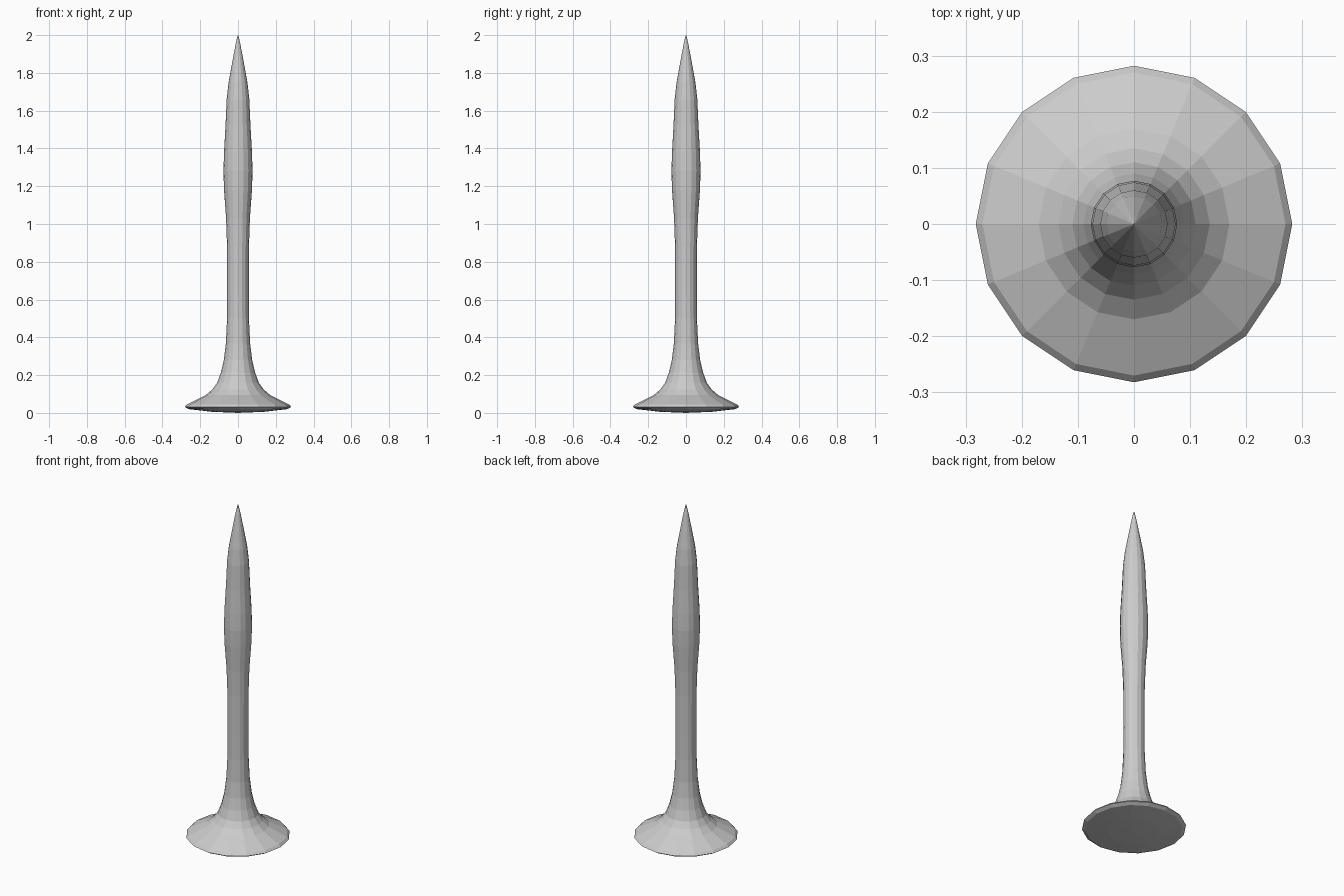
import bpy
import bmesh
import math

if "Cube" in bpy.data.objects:
    bpy.data.objects.remove(bpy.data.objects["Cube"])

SIDES = 16

# Single pale grey finish
grey = bpy.data.materials.new("pale_grey")
grey.diffuse_color = (0.6, 0.6, 0.6, 1.0)
grey.use_nodes = True
grey.node_tree.nodes["Principled BSDF"].inputs["Base Color"].default_value = grey.diffuse_color


def lathe(name, profile):
    """Spin a (radius, height) profile around z; zero radius makes a pole."""
    bm = bmesh.new()
    rings = []
    for r, z in profile:
        count = SIDES if r > 0 else 1
        rings.append([bm.verts.new((r * math.cos(2 * math.pi * i / SIDES),
                                    r * math.sin(2 * math.pi * i / SIDES), z))
                      for i in range(count)])
    for a, b in zip(rings, rings[1:]):
        for i in range(SIDES):
            j = (i + 1) % SIDES
            if len(a) == 1:
                bm.faces.new((a[0], b[j], b[i]))
            elif len(b) == 1:
                bm.faces.new((a[i], a[j], b[0]))
            else:
                bm.faces.new((a[i], a[j], b[j], b[i]))
    bmesh.ops.recalc_face_normals(bm, faces=bm.faces)
    mesh = bpy.data.meshes.new(name)
    bm.to_mesh(mesh)
    bm.free()
    mesh.materials.append(grey)
    obj = bpy.data.objects.new(name, mesh)
    bpy.context.collection.objects.link(obj)
    return obj


# Flared foot, slim shaft, gentle swelling and pointed tip in one skin
lathe("pointed_spike", [
    (0.0, 0.0), (0.14, 0.006), (0.262, 0.02), (0.282, 0.032),   # underside and rim
    (0.27, 0.045), (0.17, 0.095), (0.135, 0.125), (0.11, 0.16),  # flare
    (0.09, 0.215), (0.075, 0.28), (0.064, 0.37), (0.058, 0.5),   # neck
    (0.057, 0.65), (0.058, 0.88), (0.063, 1.03),                 # shaft
    (0.074, 1.18), (0.077, 1.28), (0.074, 1.38),                 # swelling
    (0.066, 1.52), (0.06, 1.66), (0.05, 1.75),                   # shoulder
    (0.03, 1.86), (0.013, 1.95), (0.004, 1.99), (0.0, 2.0),      # tip
])
